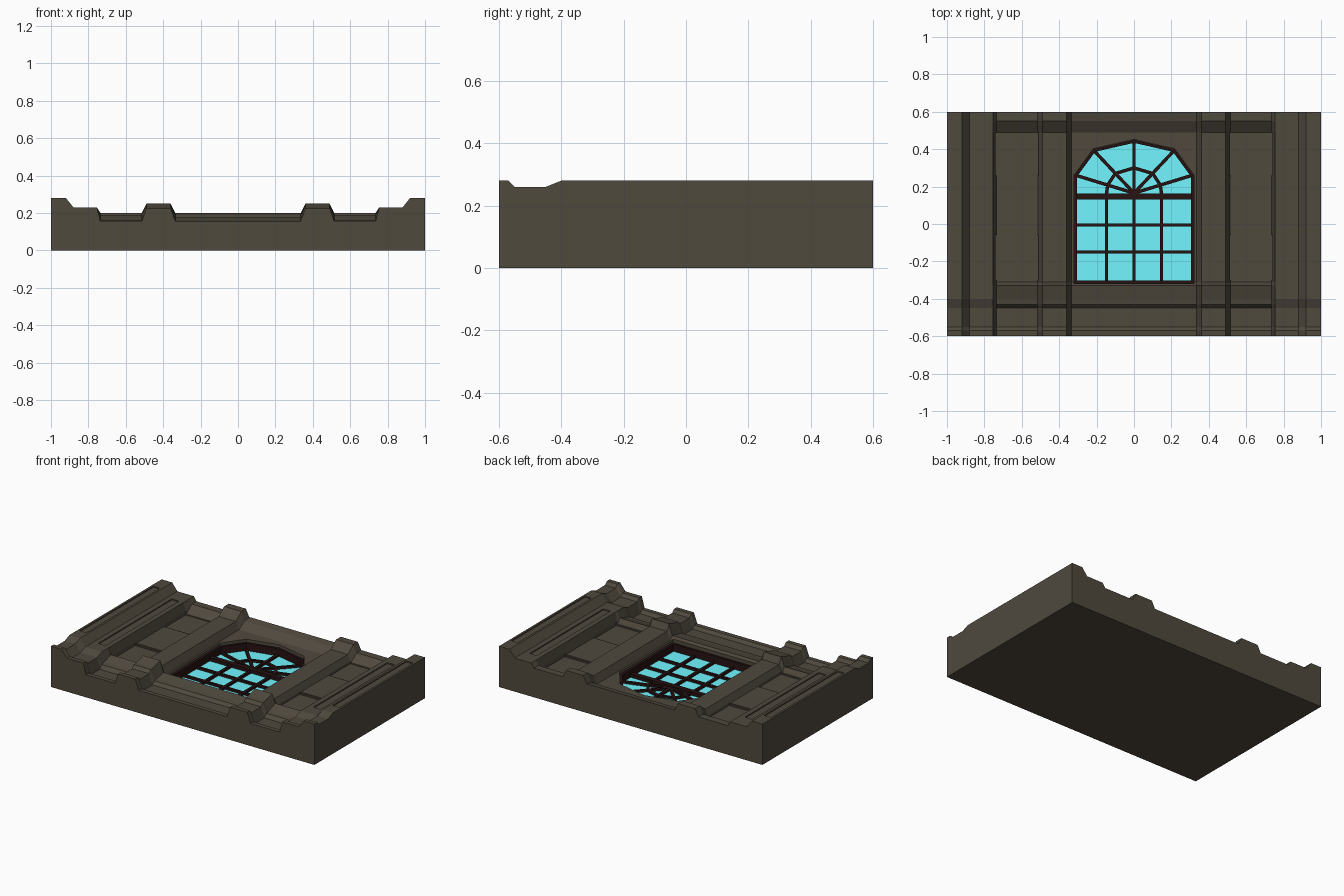
import bpy, bmesh
from mathutils import Vector

if "Cube" in bpy.data.objects:
    bpy.data.objects.remove(bpy.data.objects["Cube"])


def material(name, color):
    m = bpy.data.materials.new(name)
    m.diffuse_color = (*color, 1)
    m.use_nodes = True
    m.node_tree.nodes["Principled BSDF"].inputs["Base Color"].default_value = m.diffuse_color
    return m


STONE = material("stone", (0.08, 0.067, 0.048))
WOOD = material("dark_wood", (0.02, 0.006, 0.006))
GLASS = material("glass", (0.17, 0.92, 1.0))


def finish(name, bm, mat=None):
    bmesh.ops.recalc_face_normals(bm, faces=bm.faces)
    me = bpy.data.meshes.new(name)
    bm.to_mesh(me)
    bm.free()
    ob = bpy.data.objects.new(name, me)
    bpy.context.collection.objects.link(ob)
    if mat:
        me.materials.append(mat)
    return ob


def prism(bm, pts, z0, z1):
    lo = [bm.verts.new((x, y, z0)) for x, y in pts]
    hi = [bm.verts.new((x, y, z1)) for x, y in pts]
    bm.faces.new(lo[::-1])
    bm.faces.new(hi)
    for i in range(len(pts)):
        j = (i + 1) % len(pts)
        bm.faces.new((lo[i], lo[j], hi[j], hi[i]))


def rect(x0, x1, y0, y1):
    return [(x0, y0), (x1, y0), (x1, y1), (x0, y1)]


def bar(bm, p, q, w, z0, z1):
    p, q = Vector(p), Vector(q)
    d = (q - p).normalized()
    n = Vector((-d.y, d.x)) * w / 2
    p, q = p - d * w * 0.4, q + d * w * 0.4
    prism(bm, [p - n, q - n, q + n, p + n], z0, z1)


# Wall relief: height profiles along y for each kind of vertical band
YS = [-.6, -.57, -.55, -.45, -.43, -.40, -.33, -.31, .49, .55, .6]
BAY = [.155, .155, .135, .135, .155, .16, .175, .15, .155, .19, .20]
RIB = [.225, .225, .205, .205, .225, .23, .25, .205, .205, .25, .25]
PANEL = [.155, .155, .135, .135, .16, .165, .19, .155, .155, .20, .20]
STEP = [.23, .23, .21, .21, .218, .23, .23, .23, .23, .23, .23]
PIER = [.28, .28, .26, .26, .268, .28, .28, .28, .28, .28, .28]
HALF = [(.335, BAY), (.36, RIB), (.49, RIB), (.515, PANEL), (.735, PANEL),
        (.755, STEP), (.88, STEP), (.92, PIER), (1, PIER)]
cols = [(-x, p) for x, p in reversed(HALF)] + HALF

bm = bmesh.new()
grid = [[bm.verts.new((x, y, z)) for y, z in zip(YS, p)] for x, p in cols]
for a, b in zip(grid, grid[1:]):
    for j in range(len(YS) - 1):
        bm.faces.new((a[j], b[j], b[j + 1], a[j + 1]))
rim = [e for e in bm.edges if e.is_boundary]
new = bmesh.ops.extrude_edge_only(bm, edges=rim)["geom"]
for v in new:
    if isinstance(v, bmesh.types.BMVert):
        v.co.z = 0
bmesh.ops.contextual_create(bm, geom=[e for e in bm.edges if e.is_boundary])
wall = finish("wall_panel", bm, STONE)

# Cutter: arched window opening, pier slots and sunken side panels
right = [(.322, -.318), (.322, .26), (.218, .402)]
arch = right + [(0, .452)] + [(-x, y) for x, y in reversed(right)]
bm = bmesh.new()
prism(bm, arch, .065, .5)
for s in (-1, 1):
    prism(bm, rect(s * .935, s * .985, -.31, .49), .272, .5)
    prism(bm, rect(s * .79, s * .845, -.31, .49), .222, .5)
    prism(bm, rect(s * .51, s * .74, .26, .49), .147, .5)
    prism(bm, rect(s * .51, s * .74, -.30, -.06), .147, .5)
cutter = finish("recess_cutter", bm)
cutter.hide_render = True
cutter.hide_viewport = True
mod = wall.modifiers.new("recesses", 'BOOLEAN')
mod.operation = 'DIFFERENCE'
mod.solver = 'EXACT'
mod.object = cutter

# Raised blocks in the middle of the side panels
bm = bmesh.new()
for s in (-1, 1):
    prism(bm, rect(s * .505, s * .745, -.05, .25), .10, .16)
finish("panel_blocks", bm, STONE)

# Glass pane
bm = bmesh.new()
prism(bm, [(x * .99, y * .99) for x, y in arch], .06, .085)
finish("window_glass", bm, GLASS)

# Tall outer frame lining the opening
bm = bmesh.new()
edge = [(x * .975, y * .978) for x, y in arch]
for i in range(len(edge)):
    bar(bm, edge[i], edge[(i + 1) % len(edge)], .016, .07, .135)
finish("window_frame", bm, WOOD)

# Grid bars and fan bars
bm = bmesh.new()
Z = (.07, .10)
for x in (-.147, 0, .147):
    bar(bm, (x, -.31), (x, .14), .018, *Z)
for y in (-.15, -.005):
    bar(bm, (-.31, y), (.31, y), .018, *Z)
bar(bm, (-.305, .147), (.305, .147), .034, .07, .108)
hub = Vector((0, .165))
for p in [(-.31, .26), (-.212, .39), (0, .44), (.212, .39), (.31, .26)]:
    bar(bm, hub, p, .018, *Z)
arc = [(-.147, .165), (-.14, .21), (-.10, .27), (0, .30),
       (.10, .27), (.14, .21), (.147, .165)]
for p, q in zip(arc, arc[1:]):
    bar(bm, p, q, .018, *Z)
finish("window_bars", bm, WOOD)
